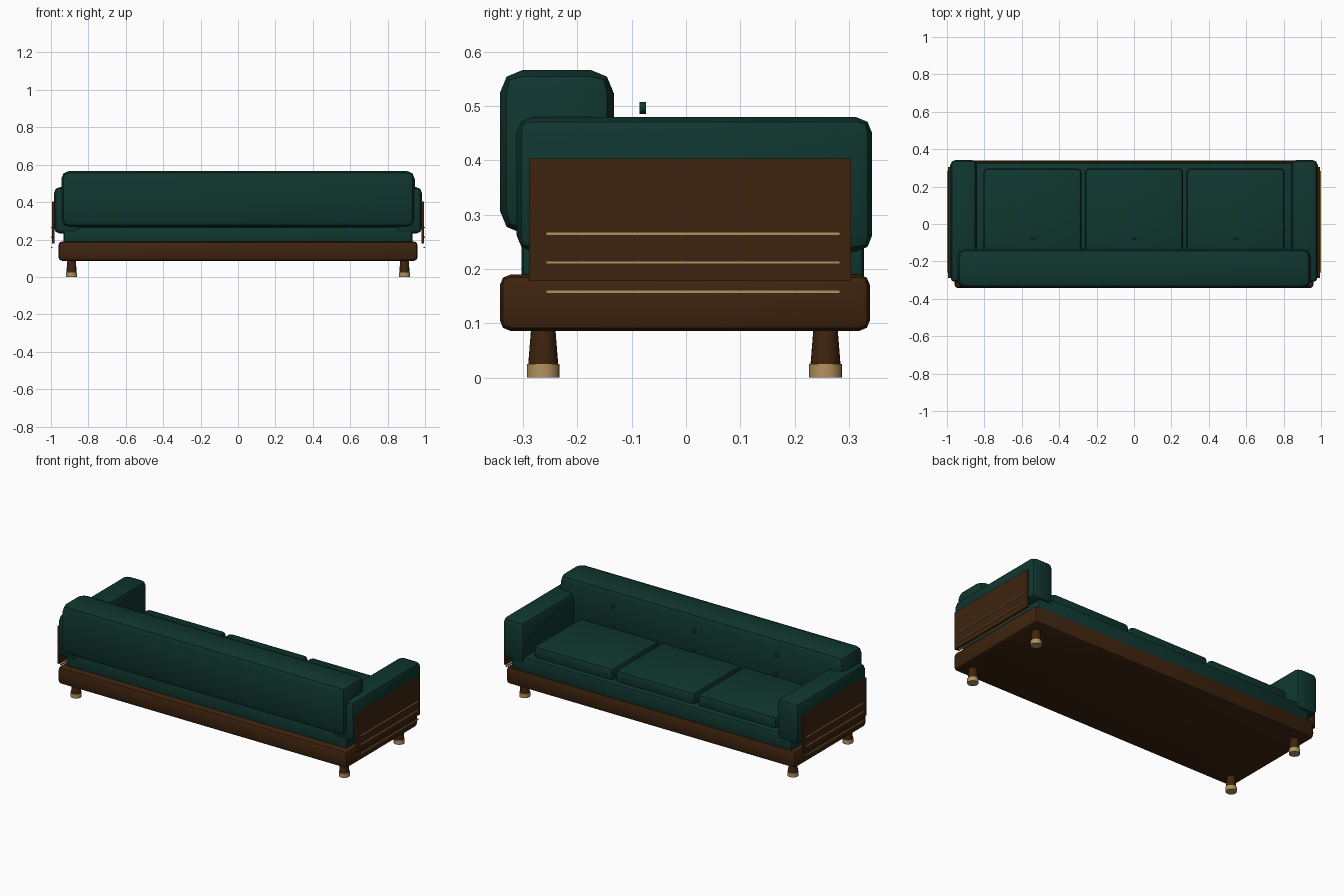
import bpy, math

if "Cube" in bpy.data.objects:
    bpy.data.objects.remove(bpy.data.objects["Cube"])

def mat(name, rgb):
    m = bpy.data.materials.new(name)
    m.diffuse_color = (*rgb, 1)
    m.use_nodes = True
    m.node_tree.nodes["Principled BSDF"].inputs["Base Color"].default_value = m.diffuse_color
    return m

GREEN = mat("dark green fabric", (0.005, 0.037, 0.028))
WOOD = mat("walnut wood", (0.048, 0.017, 0.0045))
BRASS = mat("brass", (0.45, 0.29, 0.11))

def finish(ob, name, m):
    ob.name = name
    ob.data.materials.append(m)
    bpy.ops.object.shade_smooth_by_angle(angle=math.radians(35))
    return ob

def box(name, m, x, y, z, bevel=0.0):
    """Bevelled box given by its (min, max) range on each axis."""
    r = (x, y, z)
    bpy.ops.mesh.primitive_cube_add(size=1, location=[(a + b) / 2 for a, b in r])
    ob = bpy.context.object
    ob.scale = [b - a for a, b in r]
    bpy.ops.object.transform_apply(location=False, rotation=False, scale=True)
    if bevel:
        mod = ob.modifiers.new("bevel", 'BEVEL')
        mod.width, mod.segments = bevel, 2
        bpy.ops.object.modifier_apply(modifier="bevel")
    return finish(ob, name, m)

def cone(name, m, loc, r1, r2, depth, rot=(0, 0, 0), sides=24):
    bpy.ops.mesh.primitive_cone_add(vertices=sides, radius1=r1, radius2=r2,
                                    depth=depth, location=loc, rotation=rot)
    return finish(bpy.context.object, name, m)

# wooden base, upholstered seat platform, backrest
box("base_frame", WOOD, (-0.96, 0.96), (-0.343, 0.339), (0.086, 0.19), 0.02)
box("seat_platform", GREEN, (-0.932, 0.932), (-0.303, 0.328), (0.17, 0.272), 0.012)
box("backrest", GREEN, (-0.945, 0.945), (-0.343, -0.133), (0.265, 0.567), 0.043)

# three seat cushions and the button pairs in front of the backrest
for i in (-1, 0, 1):
    cx = i * 0.543
    box("seat_cushion", GREEN, (cx - 0.262, cx + 0.262), (-0.24, 0.297), (0.255, 0.338), 0.02)
    for z in (0.385, 0.497):
        cone("back_button", GREEN, (cx, -0.0795, z), 0.011, 0.011, 0.012,
             (math.pi / 2, 0, 0), 16)

# arms, side panels, brass strips and legs on both sides
for s in (-1, 1):
    side = lambda a, b: tuple(sorted((s * a, s * b)))
    box("armrest", GREEN, side(0.84, 0.983), (-0.312, 0.343), (0.232, 0.48), 0.03)
    box("side_panel", WOOD, side(0.982, 0.994), (-0.289, 0.304), (0.178, 0.404))
    for z in (0.158, 0.212, 0.265):
        box("brass_strip", BRASS, side(0.993, 1.0), (-0.258, 0.284), (z - 0.003, z + 0.003))
    for y in (-0.263, 0.257):
        cone("leg", WOOD, (s * 0.89, y, 0.0575), 0.028, 0.022, 0.075)
        cone("leg_cap", BRASS, (s * 0.89, y, 0.0125), 0.03, 0.03, 0.025)
